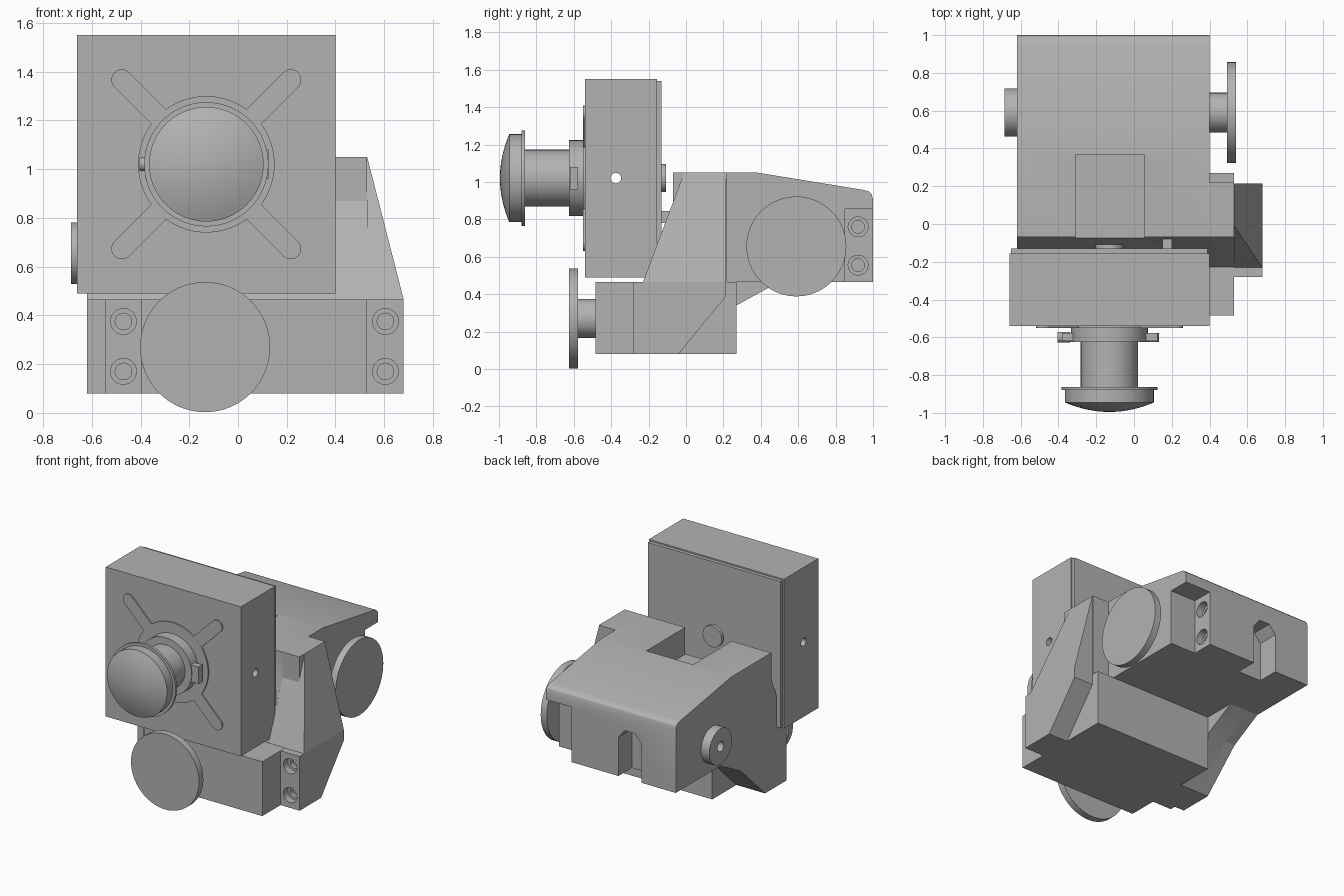
import bpy, bmesh, math
from mathutils import Vector

if "Cube" in bpy.data.objects:
    bpy.data.objects.remove(bpy.data.objects["Cube"], do_unlink=True)

grey = bpy.data.materials.new("plain grey")
grey.use_nodes = True
GREY = (0.45, 0.45, 0.45, 1)
grey.diffuse_color = GREY
grey.node_tree.nodes["Principled BSDF"].inputs["Base Color"].default_value = GREY


def finish(name, bm):
    bmesh.ops.recalc_face_normals(bm, faces=bm.faces)
    mesh = bpy.data.meshes.new(name)
    bm.to_mesh(mesh)
    bm.free()
    mesh.materials.append(grey)
    obj = bpy.data.objects.new(name, mesh)
    bpy.context.collection.objects.link(obj)
    return obj


def smooth(obj):
    bpy.ops.object.select_all(action="DESELECT")
    obj.select_set(True)
    bpy.context.view_layer.objects.active = obj
    bpy.ops.object.shade_smooth_by_angle(angle=math.radians(30))


def box(name, x, y, z):
    return prism(name, [(y[0], z[0]), (y[1], z[0]), (y[1], z[1]), (y[0], z[1])], *x)


def prism(name, profile, lo, hi, axis="x"):
    """Extrude a (y, z) profile along x, or an (x, z) profile along y."""
    bm = bmesh.new()
    place = (lambda a, b, t: (t, a, b)) if axis == "x" else (lambda a, b, t: (a, t, b))
    face = bm.faces.new([bm.verts.new(place(a, b, lo)) for a, b in profile])
    new = bmesh.ops.extrude_face_region(bm, geom=[face])["geom"]
    verts = [g for g in new if isinstance(g, bmesh.types.BMVert)]
    bmesh.ops.translate(bm, verts=verts, vec=Vector(place(0, 0, hi - lo)))
    return finish(name, bm)


def lathe(name, rings, centre, axis="y", segments=64):
    """Stack (position, radius) rings along an axis, capped at both ends."""
    bm = bmesh.new()
    loops = []
    for t, r in rings:
        loop = []
        for i in range(segments):
            a = math.tau * i / segments
            u, v = centre[0] + r * math.cos(a), centre[1] + r * math.sin(a)
            loop.append(bm.verts.new((t, u, v) if axis == "x" else (u, t, v)))
        loops.append(loop)
    for p, q in zip(loops, loops[1:]):
        for i in range(segments):
            j = (i + 1) % segments
            bm.faces.new((p[i], p[j], q[j], q[i]))
    bm.faces.new(loops[0])
    bm.faces.new(loops[-1])
    obj = finish(name, bm)
    smooth(obj)
    return obj


def cut(obj, *cutters):
    for cutter in cutters:
        cutter.hide_render = True
        mod = obj.modifiers.new("cut", "BOOLEAN")
        mod.operation, mod.solver, mod.object = "DIFFERENCE", "EXACT", cutter
        bpy.context.view_layer.objects.active = obj
        bpy.ops.object.modifier_apply(modifier=mod.name)
        bpy.data.objects.remove(cutter, do_unlink=True)


def screw_hole(centre, axis, face, inward):
    """Counterbored blind hole, as one stepped cutter."""
    step = face + inward * 0.05
    rings = [(face - inward * 0.02, 0.053), (step, 0.053), (step, 0.034), (step + inward * 0.03, 0.034)]
    return lathe("hole_cutter", rings, centre, axis, 32)


# Rear body with slot, corner notch, arched groove and screw holes
body = prism("rear_body", [(-0.23, 0.465), (-0.07, 0.87), (-0.07, 1.05), (0.38, 1.05),
                           (0.95, 0.957), (0.975, 0.95), (0.992, 0.935), (1, 0.91),
                           (1, 0.465)], -0.62, 0.40)
cut(body,
    box("slot", (-0.31, 0.055), (-0.3, 0.365), (0.86, 1.2)),
    box("notch", (0.2, 0.6), (0.85, 1.2), (0.3, 0.855)),
    prism("groove", [(-0.35, 0.3), (-0.17, 0.3), (-0.17, 0.74), (-0.22, 0.8),
                     (-0.30, 0.8), (-0.35, 0.74)], 0.85, 1.2, "y"))
cut(body, *[screw_hole((0.92, z), "x", 0.2, -1) for z in (0.76, 0.555)])
smooth(body)

# Side arm and the tapered bracket outside it
prism("side_arm", [(-0.23, 0.46), (-0.07, 0.87), (-0.07, 1.05), (0.22, 1.05), (0.22, 0.46)], 0.39, 0.53)
bm = bmesh.new()
for point in [(0.53, -0.23, 0.465), (0.68, -0.23, 0.465), (0.68, 0.215, 0.465),
              (0.53, 0.215, 0.465), (0.53, -0.01, 1.05), (0.53, 0.215, 1.05)]:
    bm.verts.new(point)
bmesh.ops.convex_hull(bm, input=bm.verts)
finish("tapered_bracket", bm)

# Lower block, its mounting flange and the opposite cheek
box("lower_block", (-0.395, 0.53), (-0.485, 0.27), (0.08, 0.466))
flange = prism("mounting_flange", [(-0.28, 0.08), (-0.04, 0.08), (0.215, 0.39),
                                   (0.215, 0.465), (-0.28, 0.465)], 0.53, 0.68)
inner_cheek = prism("inner_cheek", [(-0.28, 0.08), (0, 0.08), (0.27, 0.34), (0.5, 0.466),
                                    (-0.28, 0.466)], -0.545, -0.395)
prism("outer_cheek", [(-0.24, 0.08), (0, 0.08), (0.27, 0.34), (0.5, 0.466),
                      (-0.24, 0.466)], -0.62, -0.545)
for part, x in ((flange, 0.605), (inner_cheek, -0.47)):
    cut(part, *[screw_hole((x, z), "y", -0.28, 1) for z in (0.375, 0.17)])
    smooth(part)

# Adjustment dials on thin stems
for name, axis, centre, base, out in (("front_dial", "y", (-0.135, 0.27), -0.485, -1),
                                      ("side_dial", "x", (0.59, 0.655), 0.40, 1)):
    rings = [(0, 0.105), (0.092, 0.105), (0.092, 0.267), (0.14, 0.267)]
    lathe(name, [(base + out * t, r) for t, r in rings], centre, axis)
knob = lathe("side_knob", [(-0.685, 0.127), (-0.61, 0.127)], (0.59, 0.655), "x")
cut(knob, lathe("bore", [(-0.8, 0.035), (-0.64, 0.035)], (0.59, 0.655), "x", 32))
smooth(knob)

# Square head with a cross bore and a back plate
CX, CZ = -0.13, 1.02
head = box("head", (-0.66, 0.40), (-0.54, -0.155), (0.49, 1.55))
cut(head, lathe("bore", [(-1, 0.028), (1, 0.028)], (-0.375, CZ), "x", 32))
smooth(head)
box("head_back_plate", (-0.65, 0.39), (-0.155, -0.13), (0.50, 1.54))
lathe("back_button", [(-0.13, 0.075), (-0.108, 0.075)], (CX, CZ))
box("rear_tab", (0.15, 0.2), (-0.14, -0.03), (0.78, 0.845))
box("lower_tab", (0.15, 0.2), (-0.2, -0.1), (0.46, 0.495))

# Raised cross of round-ended ribs and a ring pad on the head front
lathe("ring_pad", [(-0.55, 0.28), (-0.535, 0.28)], (CX, CZ))
for i in range(4):
    turn = math.pi / 4 + i * math.pi / 2
    u = (math.cos(turn), math.sin(turn))
    outline = [(0.2, -0.043)]
    for k in range(13):
        a = -math.pi / 2 + math.pi * k / 12
        outline.append((0.49 + 0.043 * math.cos(a), 0.043 * math.sin(a)))
    outline.append((0.2, 0.043))
    prism("cross_rib", [(CX + p * u[0] - q * u[1], CZ + p * u[1] + q * u[0])
                        for p, q in outline], -0.5495, -0.535, "y")

# Domed button on its stem, with a collar and side wings
dome = [(-0.995 + 0.05 * (k / 8) ** 2, max(0.235 * k / 8, 0.002)) for k in range(9)]
lathe("domed_button", dome + [(-0.88, 0.235), (-0.88, 0.255), (-0.862, 0.255), (-0.862, 0.152),
                              (-0.625, 0.152), (-0.625, 0.203), (-0.545, 0.203)], (CX, CZ))
box("collar_wings", (-0.38, 0.125), (-0.62, -0.577), (0.96, 1.08))
lathe("wing_pin", [(-0.405, 0.028), (-0.34, 0.028)], (-0.6, CZ), "x", 24)
